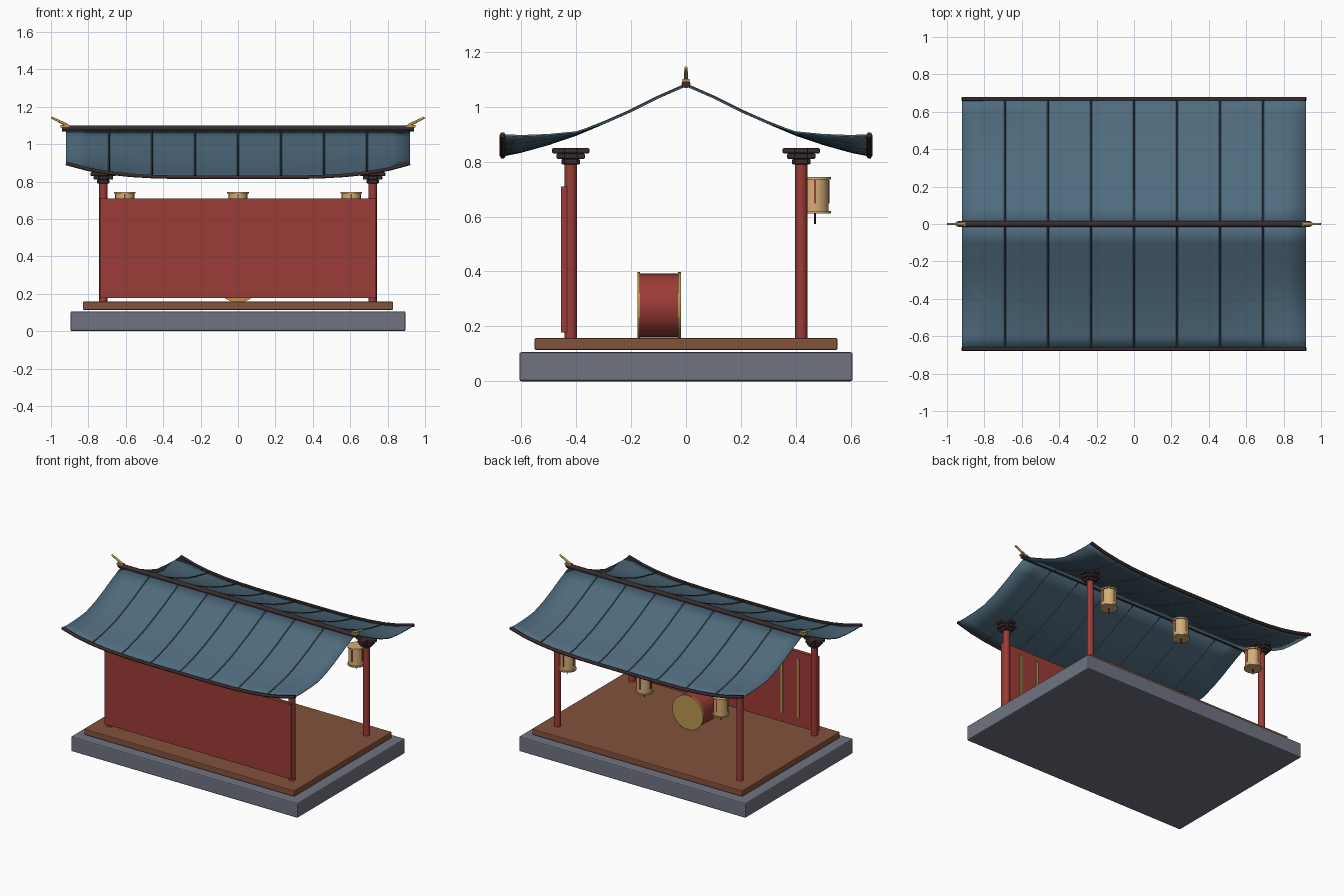
import bpy, bmesh, math
from mathutils import Vector, Matrix

cube = bpy.data.objects.get("Cube")
if cube:
    bpy.data.objects.remove(cube, do_unlink=True)


def material(name, r, g, b):
    m = bpy.data.materials.new(name)
    m.use_nodes = True
    m.diffuse_color = (r, g, b, 1)
    m.node_tree.nodes["Principled BSDF"].inputs["Base Color"].default_value = (r, g, b, 1)
    return m


STONE = material("grey stone", .16, .175, .22)
WOOD = material("brown wood", .23, .085, .045)
RED = material("red lacquer", .33, .045, .038)
DARK = material("dark timber", .042, .025, .027)
TILE = material("blue roof", .08, .15, .21)
RIB = material("dark slate", .025, .045, .06)
PAPER = material("tan paper", .66, .42, .18)
GOLD = material("gold", .5, .31, .085)


def finish(name, bm, mat, smooth=False):
    bmesh.ops.recalc_face_normals(bm, faces=bm.faces)
    mesh = bpy.data.meshes.new(name)
    bm.to_mesh(mesh)
    bm.free()
    mesh.materials.append(mat)
    ob = bpy.data.objects.new(name, mesh)
    bpy.context.scene.collection.objects.link(ob)
    if smooth:
        bpy.ops.object.select_all(action="DESELECT")
        ob.select_set(True)
        bpy.context.view_layer.objects.active = ob
        bpy.ops.object.shade_smooth_by_angle(angle=math.radians(40))
    return ob


def box(name, centre, size, mat, bevel=0):
    bm = bmesh.new()
    bmesh.ops.create_cube(bm, size=1, matrix=Matrix.Translation(centre) @ Matrix.Diagonal((*size, 1)))
    ob = finish(name, bm, mat)
    if bevel:
        mod = ob.modifiers.new("bevel", "BEVEL")
        mod.width, mod.segments = bevel, 2
    return ob


def rod(name, a, b, r1, mat, r2=None, sides=20):
    a, b = Vector(a), Vector(b)
    turn = (b - a).to_track_quat("Z", "Y").to_matrix().to_4x4()
    bm = bmesh.new()
    bmesh.ops.create_cone(bm, cap_ends=True, segments=sides, radius1=r1, radius2=r1 if r2 is None else r2,
                          depth=(b - a).length, matrix=Matrix.Translation((a + b) / 2) @ turn)
    return finish(name, bm, mat, True)


def tube(name, points, radius, mat):
    cu = bpy.data.curves.new(name, "CURVE")
    cu.dimensions = "3D"
    cu.bevel_depth, cu.bevel_resolution, cu.use_fill_caps = radius, 1, True
    sp = cu.splines.new("POLY")
    sp.points.add(len(points) - 1)
    for p, co in zip(sp.points, points):
        p.co = (*co, 1)
    cu.materials.append(mat)
    ob = bpy.data.objects.new(name, cu)
    bpy.context.scene.collection.objects.link(ob)


# Platform and floor
box("stone_base", (0, 0, .053), (1.79, 1.215, .106), STONE, .008)
box("wood_deck", (0, 0, .136), (1.66, 1.104, .043), WOOD, .005)

# Columns with stepped crossed brackets
for x in (-.72, .72):
    for y in (-.42, .42):
        rod("column", (x, y, .157), (x, y, .795), .022, RED)
        for half, z in ((.034, .8), (.052, .82), (.068, .84)):
            box("bracket_along", (x, y, z), (half * 2, .05, .02), DARK, .005)
            box("bracket_across", (x, y, z), (.05, half * 2, .0195), DARK, .005)

# Front wall panel with gold strips on its inner face
box("wall_panel", (0, -.441, .444), (1.475, .028, .532), RED)
for x in (-.59, -.46, .46, .59):
    box("wall_strip", (x, -.424, .455), (.018, .008, .42), GOLD)

# Drum
rod("drum_body", (0, -.17, .276), (0, -.025, .276), .117, RED, sides=32)
for y in (-.172, -.024):
    rod("drum_head", (0, y - .005, .276), (0, y + .005, .276), .122, GOLD, sides=32)

# Hanging lanterns
LY = .47
for x in (-.605, 0, .605):
    rod("lantern_body", (x, LY, .618), (x, LY, .738), .05, PAPER)
    rod("lantern_cap", (x, LY, .735), (x, LY, .745), .058, PAPER)
    rod("lantern_rim", (x, LY, .612), (x, LY, .62), .058, PAPER)
    rod("lantern_tassel", (x, LY, .573), (x, LY, .613), .003, DARK, sides=8)
    for k in range(4):
        a = k * math.pi / 2
        ca, sa = round(math.cos(a)), round(math.sin(a))
        box("lantern_stripe", (x + .05 * ca, LY + .05 * sa, .69),
            (.004 + .004 * abs(sa), .004 + .004 * abs(ca), .085), RED)

# Curved roof whose corners sweep up
HALF_X, HALF_Y = .92, .668
PROFILE = [(0, 1.078), (.1, 1.034), (.2, .984), (.3, .94), (.4, .898), (.5, .864), (.6, .836), (.668, .822)]


def roof_point(x, y):
    d = abs(y)
    for (y0, z0), (y1, z1) in zip(PROFILE, PROFILE[1:]):
        if d <= y1 + 1e-6:
            z = z0 + (z1 - z0) * (d - y0) / (y1 - y0)
            break
    lift = .075 * abs(x / HALF_X) ** 4 * max(0, (d - .36) / (HALF_Y - .36))
    return Vector((x, y, z + lift))


xs = [HALF_X * i / 8 for i in range(-8, 9)]
ys = [p[0] for p in PROFILE]
for side in (-1, 1):
    bm = bmesh.new()
    grid = [[bm.verts.new(roof_point(x, side * y)) for y in ys] for x in xs]
    for c0, c1 in zip(grid, grid[1:]):
        for j in range(len(ys) - 1):
            bm.faces.new((c0[j], c1[j], c1[j + 1], c0[j + 1]))
    roof = finish("roof_slope", bm, TILE, True)
    mod = roof.modifiers.new("thickness", "SOLIDIFY")
    mod.thickness, mod.offset = .006, 0
    for i in range(-3, 4):
        tube("roof_rib", [roof_point(i * .23, side * y) + Vector((0, 0, .002)) for y in ys], .006, RIB)
    tube("eave_trim", [roof_point(x, side * HALF_Y) for x in xs], .011, DARK)

# Ridge pole and gold finials
rod("ridge_pole", (-.94, 0, 1.084), (.94, 0, 1.084), .016, DARK, sides=12)
for s in (-1, 1):
    box("finial_collar", (s * .925, 0, 1.096), (.05, .026, .012), GOLD)
    rod("finial", (s * .91, 0, 1.1), (s * .997, 0, 1.142), .008, GOLD, .006, sides=10)
